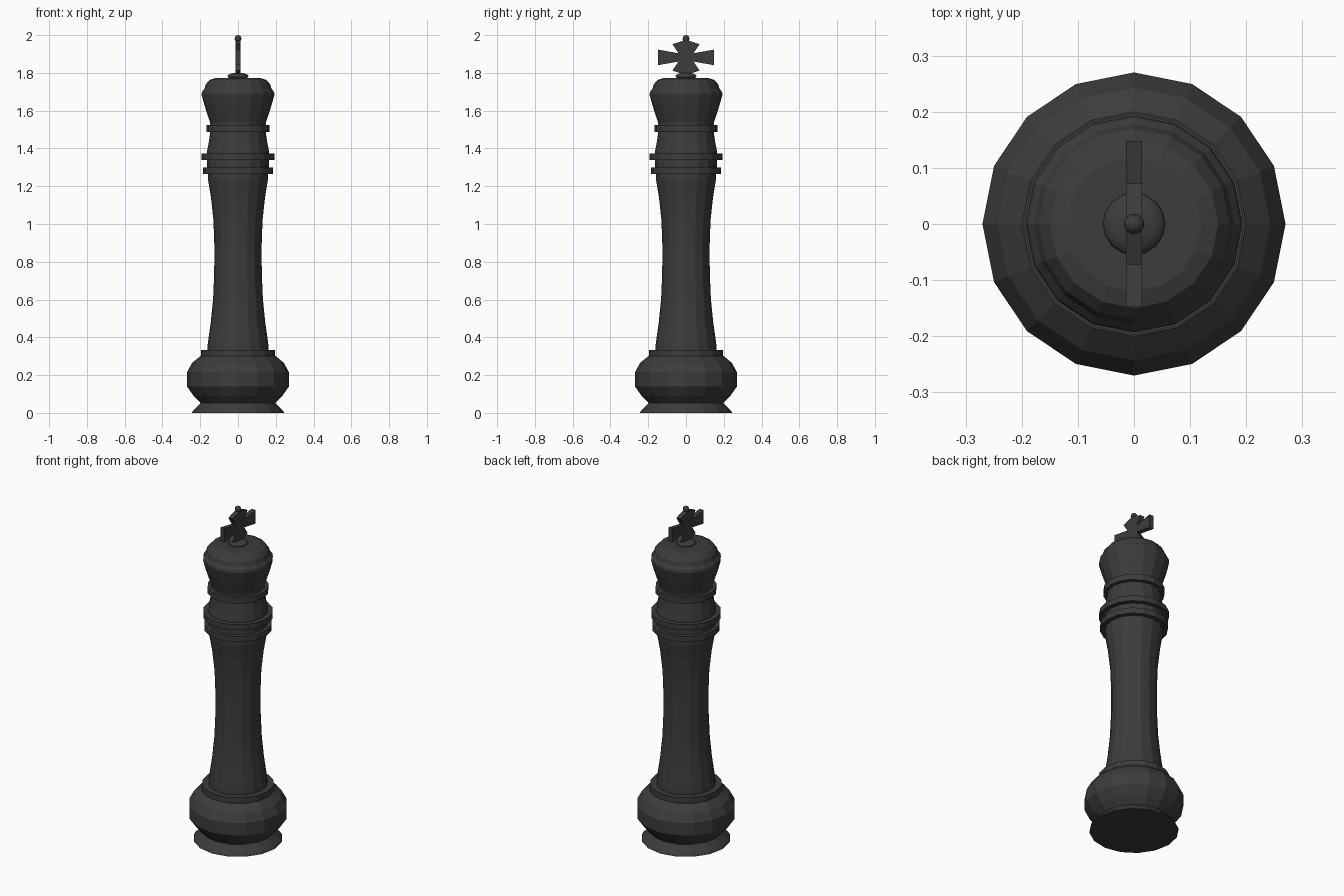
import bpy, bmesh, math
from mathutils import Matrix

if "Cube" in bpy.data.objects:
    bpy.data.objects.remove(bpy.data.objects["Cube"])

dark = bpy.data.materials.new("dark_grey")
dark.diffuse_color = (0.045, 0.045, 0.045, 1)
dark.use_nodes = True
dark.node_tree.nodes["Principled BSDF"].inputs["Base Color"].default_value = dark.diffuse_color


def finish(bm, name):
    bmesh.ops.recalc_face_normals(bm, faces=bm.faces)
    mesh = bpy.data.meshes.new(name)
    bm.to_mesh(mesh)
    bm.free()
    mesh.materials.append(dark)
    obj = bpy.data.objects.new(name, mesh)
    bpy.context.collection.objects.link(obj)
    return obj


def lathe(name, profile, sides=16):
    """Closed solid of revolution from (radius, height) points."""
    bm = bmesh.new()
    rings = []
    for r, z in profile:
        rings.append([bm.verts.new((r * math.cos(2 * math.pi * i / sides),
                                    r * math.sin(2 * math.pi * i / sides), z))
                      for i in range(sides)])
    for a, b in zip(rings, rings[1:]):
        for i in range(sides):
            j = (i + 1) % sides
            bm.faces.new((a[i], a[j], b[j], b[i]))
    bm.faces.new(rings[0])
    bm.faces.new(rings[-1])
    return finish(bm, name)


def ellipsoid(name, radius, half_height, z):
    bm = bmesh.new()
    bmesh.ops.create_uvsphere(bm, u_segments=16, v_segments=8, radius=1)
    bm.transform(Matrix.Translation((0, 0, z)) @
                 Matrix.Diagonal((radius, radius, half_height, 1)))
    obj = finish(bm, name)
    obj.data.shade_smooth()
    return obj


# Base: flared foot and rounded bulge
lathe("foot", [(0.245, 0), (0.24, 0.01), (0.195, 0.055)])
lathe("base_bulge", [(0.195, 0.05), (0.235, 0.09), (0.27, 0.14), (0.27, 0.215),
                     (0.243, 0.265), (0.20, 0.30)])

# Waisted column
lathe("column", [(0.165, 0.30), (0.161, 0.36), (0.144, 0.48), (0.132, 0.60),
                 (0.126, 0.74), (0.125, 0.88), (0.13, 1.02), (0.143, 1.14),
                 (0.158, 1.23), (0.16, 1.28)])

# Neck and flared head
lathe("neck", [(0.165, 1.27), (0.165, 1.38), (0.155, 1.43), (0.145, 1.50)])
lathe("head", [(0.143, 1.50), (0.149, 1.54), (0.178, 1.63), (0.193, 1.685),
               (0.19, 1.70), (0.178, 1.715), (0.17, 1.74), (0.15, 1.763),
               (0.12, 1.772)])

# Flat collars
for name, r, z0, z1 in (("base_collar", 0.197, 0.297, 0.333),
                        ("lower_collar", 0.186, 1.265, 1.30),
                        ("middle_collar", 0.192, 1.34, 1.373),
                        ("upper_collar", 0.168, 1.487, 1.523)):
    lathe(name, [(r, z0), (r, z1)])

# Finial disc and ball
ellipsoid("finial_disc", 0.056, 0.018, 1.783)
ellipsoid("finial_ball", 0.018, 0.018, 1.982)

# Flared cross: one quarter outline mirrored round, then thickened along x
quarter = [(0, 0.093), (0.072, 0.07), (0.04, 0.022), (0.148, 0.041)]
outline = (quarter + [(y, -z) for y, z in reversed(quarter)] +
           [(-y, -z) for y, z in quarter[1:]] +
           [(-y, z) for y, z in reversed(quarter[1:])])
bm = bmesh.new()
face = bm.faces.new([bm.verts.new((-0.014, y, 1.882 + z)) for y, z in outline])
ext = bmesh.ops.extrude_face_region(bm, geom=[face])
bmesh.ops.translate(bm, vec=(0.028, 0, 0),
                    verts=[v for v in ext["geom"] if isinstance(v, bmesh.types.BMVert)])
finish(bm, "cross")
